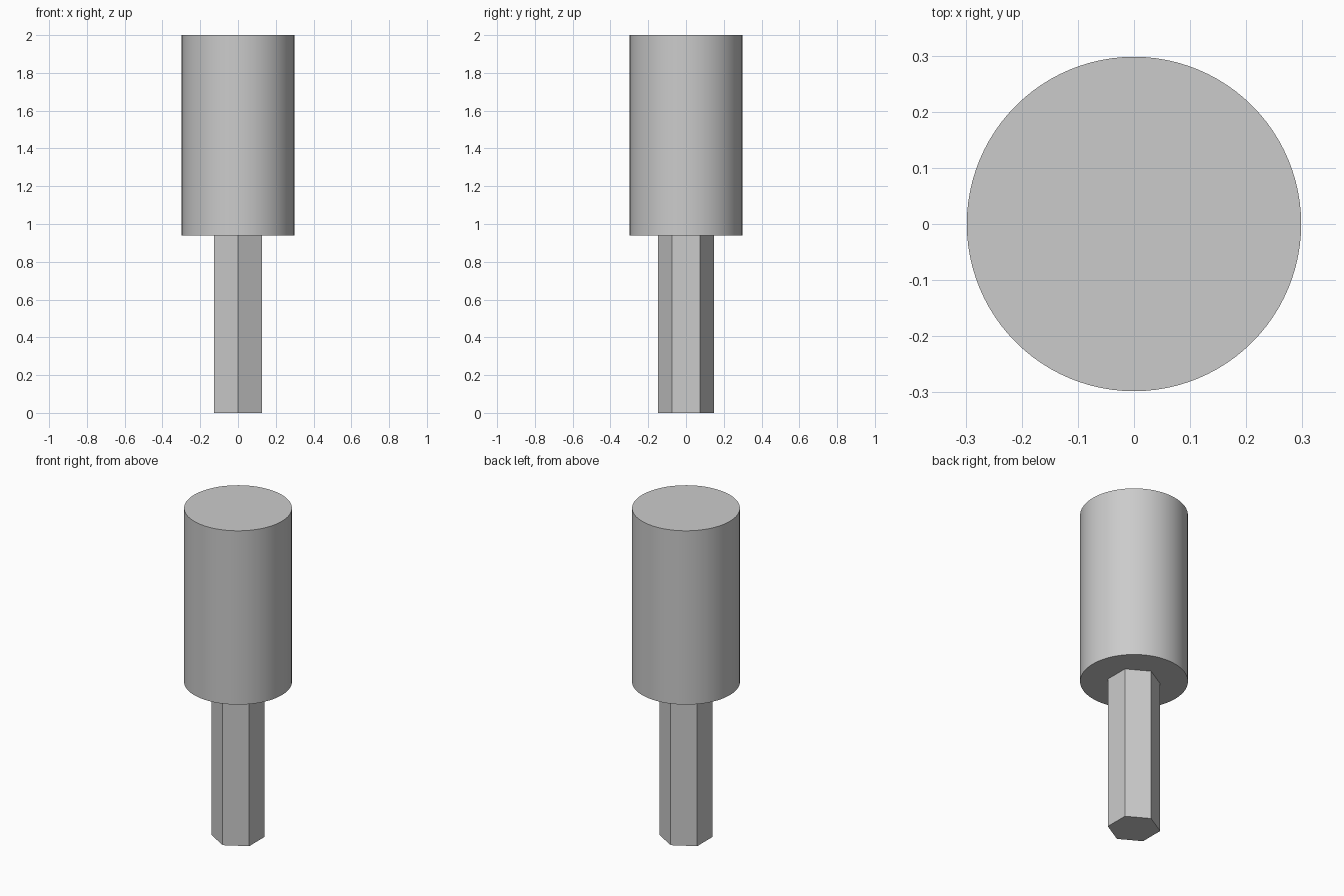
import bpy
import bmesh
from math import cos, sin, pi, radians

cube = bpy.data.objects.get("Cube")
if cube:
    bpy.data.objects.remove(cube, do_unlink=True)

# Single light grey finish
grey = bpy.data.materials.new("light grey")
grey.use_nodes = True
colour = (0.6, 0.6, 0.6, 1)
grey.diffuse_color = colour
grey.node_tree.nodes["Principled BSDF"].inputs["Base Color"].default_value = colour


def prism(name, sides, radius, bottom, top):
    """Upright closed prism with a corner on the +y axis."""
    bm = bmesh.new()
    ring = [bm.verts.new((radius * sin(2 * pi * i / sides),
                          radius * cos(2 * pi * i / sides), bottom))
            for i in range(sides)]
    base = bm.faces.new(ring)
    walls = bmesh.ops.extrude_face_region(bm, geom=[base], use_keep_orig=True)
    moved = [v for v in walls["geom"] if isinstance(v, bmesh.types.BMVert)]
    bmesh.ops.translate(bm, verts=moved, vec=(0, 0, top - bottom))
    bmesh.ops.recalc_face_normals(bm, faces=bm.faces)
    mesh = bpy.data.meshes.new(name)
    bm.to_mesh(mesh)
    bm.free()
    mesh.materials.append(grey)
    obj = bpy.data.objects.new(name, mesh)
    bpy.context.collection.objects.link(obj)
    return obj


# Hexagonal drive shank
prism("hex_shank", 6, 0.147, 0, 0.94)

# Round head, smooth around the side with sharp rims
head = prism("round_head", 96, 0.298, 0.94, 2)
bpy.ops.object.select_all(action="DESELECT")
head.select_set(True)
bpy.context.view_layer.objects.active = head
bpy.ops.object.shade_smooth_by_angle(angle=radians(30))
